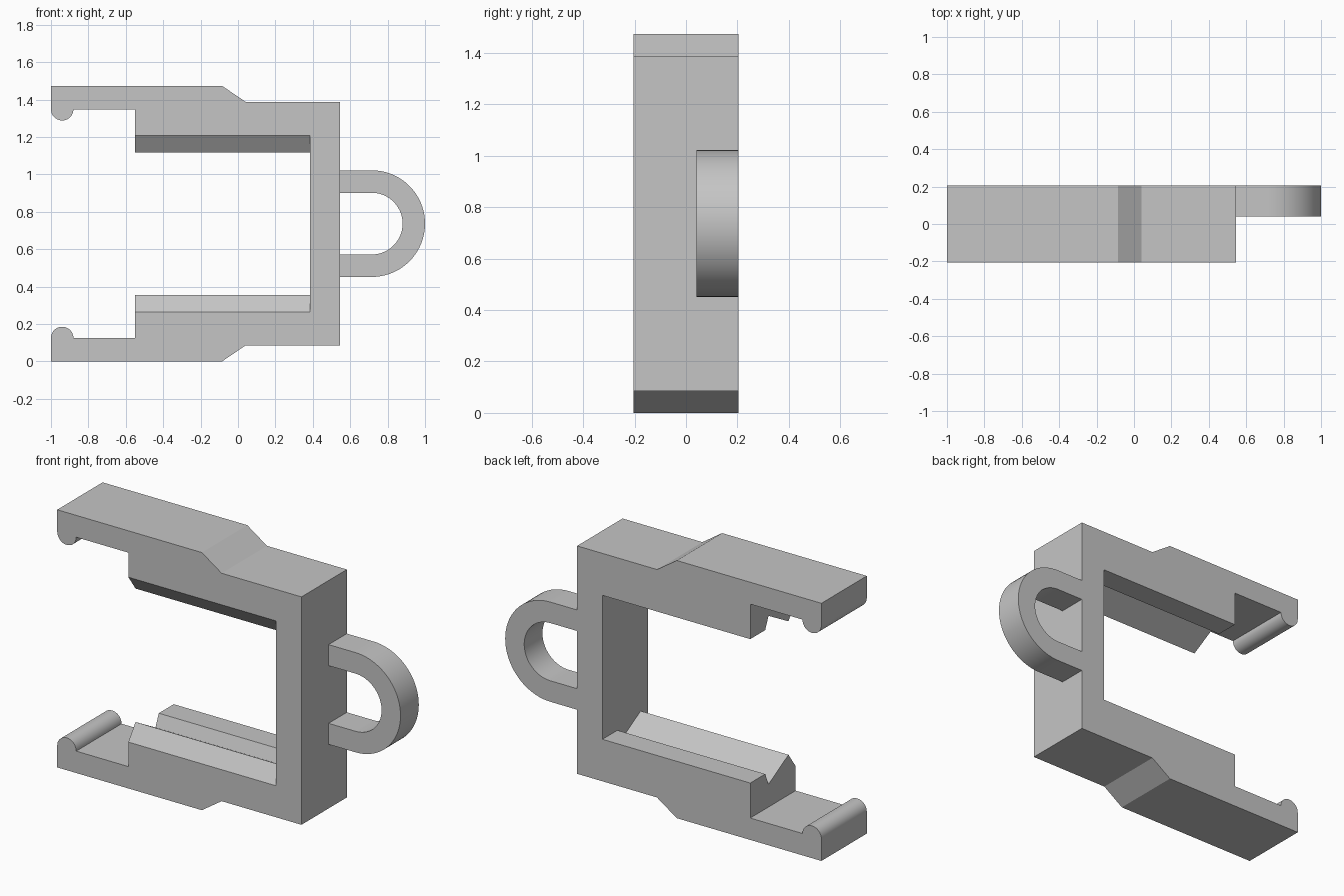
import bpy
import bmesh
from math import pi, cos, sin, radians
from mathutils import Vector

HEIGHT = 1.473
MID = HEIGHT / 2
DEPTH = 0.205

default = bpy.data.objects.get("Cube")
if default:
    bpy.data.objects.remove(default, do_unlink=True)

grey = bpy.data.materials.new("light grey plastic")
grey.use_nodes = True
colour = (0.56, 0.56, 0.56, 1)
grey.diffuse_color = colour
grey.node_tree.nodes["Principled BSDF"].inputs["Base Color"].default_value = colour


def arc(cx, cz, radius, start, end, steps):
    """Points along a circular arc."""
    angles = [start + (end - start) * i / steps for i in range(steps + 1)]
    return [(cx + radius * cos(a), cz + radius * sin(a)) for a in angles]


def mirrored(points):
    """Close a lower outline with its reflection about mid height."""
    return points + [(a, HEIGHT - z) for a, z in reversed(points)]


def prism(name, outline, axis, start, end):
    """Extrude an outline along x (outline in y, z) or y (outline in x, z)."""
    bm = bmesh.new()
    if axis == "y":
        verts = [bm.verts.new((a, start, z)) for a, z in outline]
        shift = Vector((0, end - start, 0))
    else:
        verts = [bm.verts.new((start, a, z)) for a, z in outline]
        shift = Vector((end - start, 0, 0))
    face = bm.faces.new(verts)
    made = bmesh.ops.extrude_face_region(bm, geom=[face], use_keep_orig=True)
    moved = [g for g in made["geom"] if isinstance(g, bmesh.types.BMVert)]
    bmesh.ops.translate(bm, verts=moved, vec=shift)
    bmesh.ops.recalc_face_normals(bm, faces=bm.faces[:])
    mesh = bpy.data.meshes.new(name)
    bm.to_mesh(mesh)
    bm.free()
    mesh.materials.append(grey)
    obj = bpy.data.objects.new(name, mesh)
    bpy.context.collection.objects.link(obj)
    return obj


def activate(obj):
    bpy.ops.object.select_all(action="DESELECT")
    obj.select_set(True)
    bpy.context.view_layer.objects.active = obj


# Clip body: stepped outside, round beads at the jaw tips, solid centre
half = [(0.545, 0.085), (0.04, 0.085), (-0.085, 0), (-1, 0)]
half += arc(-0.94, 0.125, 0.06, pi, 0, 20)
half += [(-0.55, 0.125)]
body = prism("clip_body", mirrored(half[::-1])[::-1], "y", -DEPTH, DEPTH)

# Jaw opening, whose section leaves a ridge, a groove and a flat on each jaw
jaw = [(-0.25, 0.203), (-0.14, 0.355), (0.04, 0.255), (0.07, 0.325), (0.25, 0.325)]
opening = prism("opening_cutter", mirrored(jaw), "x", -0.7, 0.385)
opening.hide_render = True
cut = body.modifiers.new("opening", "BOOLEAN")
cut.operation = "DIFFERENCE"
cut.solver = "EXACT"
cut.object = opening
activate(body)
bpy.ops.object.modifier_apply(modifier=cut.name)
bpy.data.objects.remove(opening, do_unlink=True)

# Pull loop on the outer wall, flush with the back
outer = [(0.545, MID - 0.285)] + arc(0.715, MID, 0.285, -pi / 2, pi / 2, 40)
outer += [(0.545, MID + 0.285)]
inner = [(0.545, MID + 0.165)] + arc(0.715, MID, 0.165, pi / 2, -pi / 2, 40)
inner += [(0.545, MID - 0.165)]
loop = prism("pull_loop", outer + inner, "y", 0.04, DEPTH)

for part in (body, loop):
    activate(part)
    bpy.ops.object.shade_smooth_by_angle(angle=radians(25))
